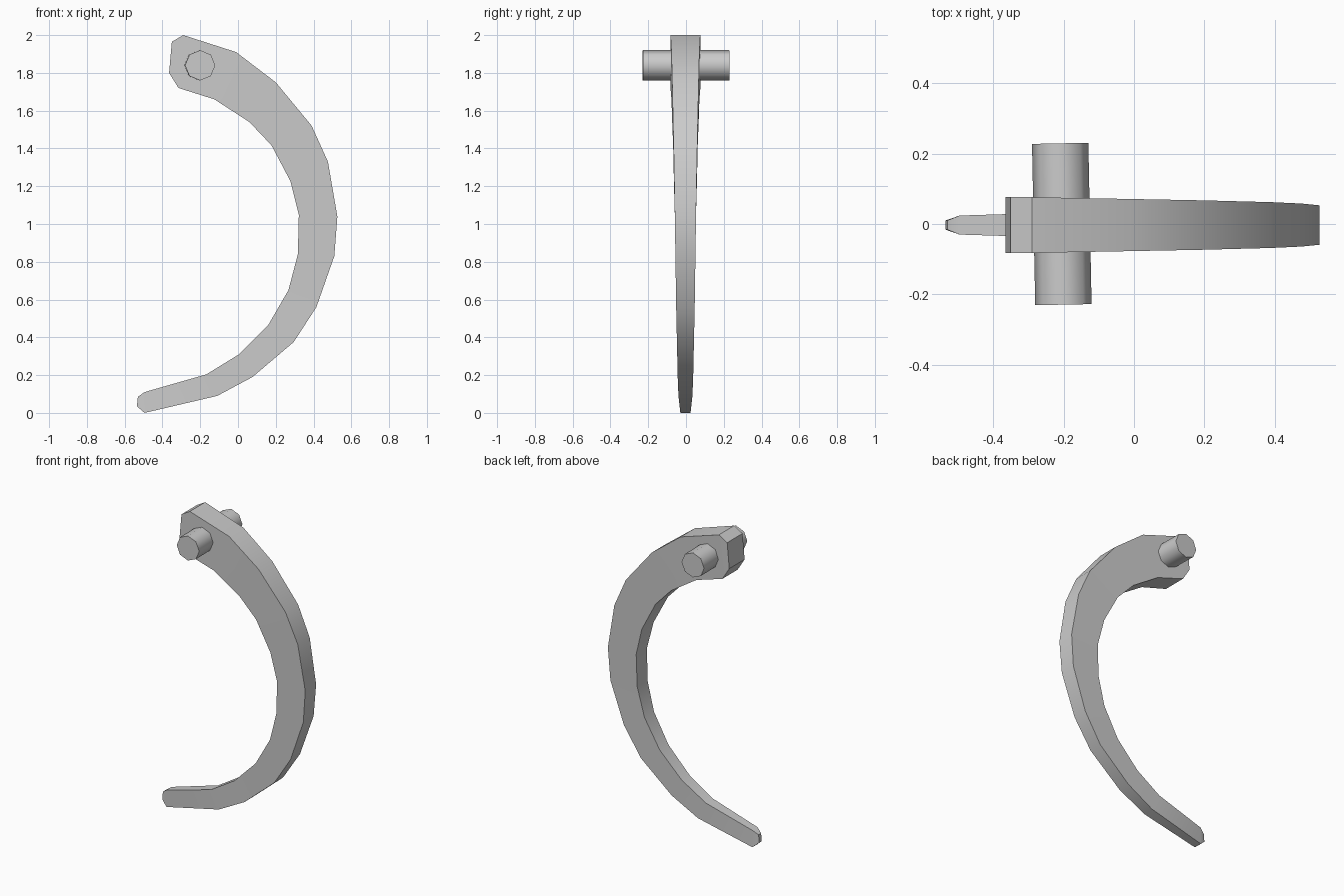
import bpy, bmesh, math

if "Cube" in bpy.data.objects:
    bpy.data.objects.remove(bpy.data.objects["Cube"])

# Paired points along the hook, head to tip: outer x, outer z, inner x, inner z, half thickness
STATIONS = [
    (-.35, 1.965, -.365, 1.80, .079),
    (-.29, 2.0, -.315, 1.72, .079),
    (-.01, 1.91, -.125, 1.66, .074),
    (.20, 1.75, .06, 1.54, .070),
    (.39, 1.52, .177, 1.417, .065),
    (.476, 1.33, .278, 1.226, .061),
    (.526, 1.04, .322, 1.05, .056),
    (.51, .83, .317, .84, .053),
    (.415, .56, .267, .65, .049),
    (.295, .375, .16, .465, .045),
    (.077, .19, .005, .31, .041),
    (-.11, .09, -.167, .204, .037),
    (-.495, 0.0, -.495, .11, .027),
    (-.535, .035, -.53, .085, .013),
]
Y_MID = -.003


def smooth(obj, degrees):
    bpy.ops.object.select_all(action='DESELECT')
    obj.select_set(True)
    bpy.context.view_layer.objects.active = obj
    bpy.ops.object.shade_smooth_by_angle(angle=math.radians(degrees))


# Curved arm: rectangular cross-sections joined into a strip with capped ends
bm = bmesh.new()
rings = []
for ox, oz, ix, iz, t in STATIONS:
    corners = [(ox, -t, oz), (ox, t, oz), (ix, t, iz), (ix, -t, iz)]
    rings.append([bm.verts.new((x, y + Y_MID, z)) for x, y, z in corners])
for a, b in zip(rings, rings[1:]):
    for i in range(4):
        j = (i + 1) % 4
        bm.faces.new((a[i], a[j], b[j], b[i]))
bm.faces.new(rings[0])
bm.faces.new(rings[-1])
bmesh.ops.recalc_face_normals(bm, faces=bm.faces)
mesh = bpy.data.meshes.new("curved_arm")
bm.to_mesh(mesh)
bm.free()
arm = bpy.data.objects.new("curved_arm", mesh)
bpy.context.collection.objects.link(arm)
smooth(arm, 35)

# Octagonal pivot pin through the head
bpy.ops.mesh.primitive_cylinder_add(vertices=8, radius=.08, depth=.458,
                                    location=(-.205, 0, 1.84),
                                    rotation=(math.pi / 2, 0, .02))
pin = bpy.context.object
pin.name = "pivot_pin"
smooth(pin, 50)
